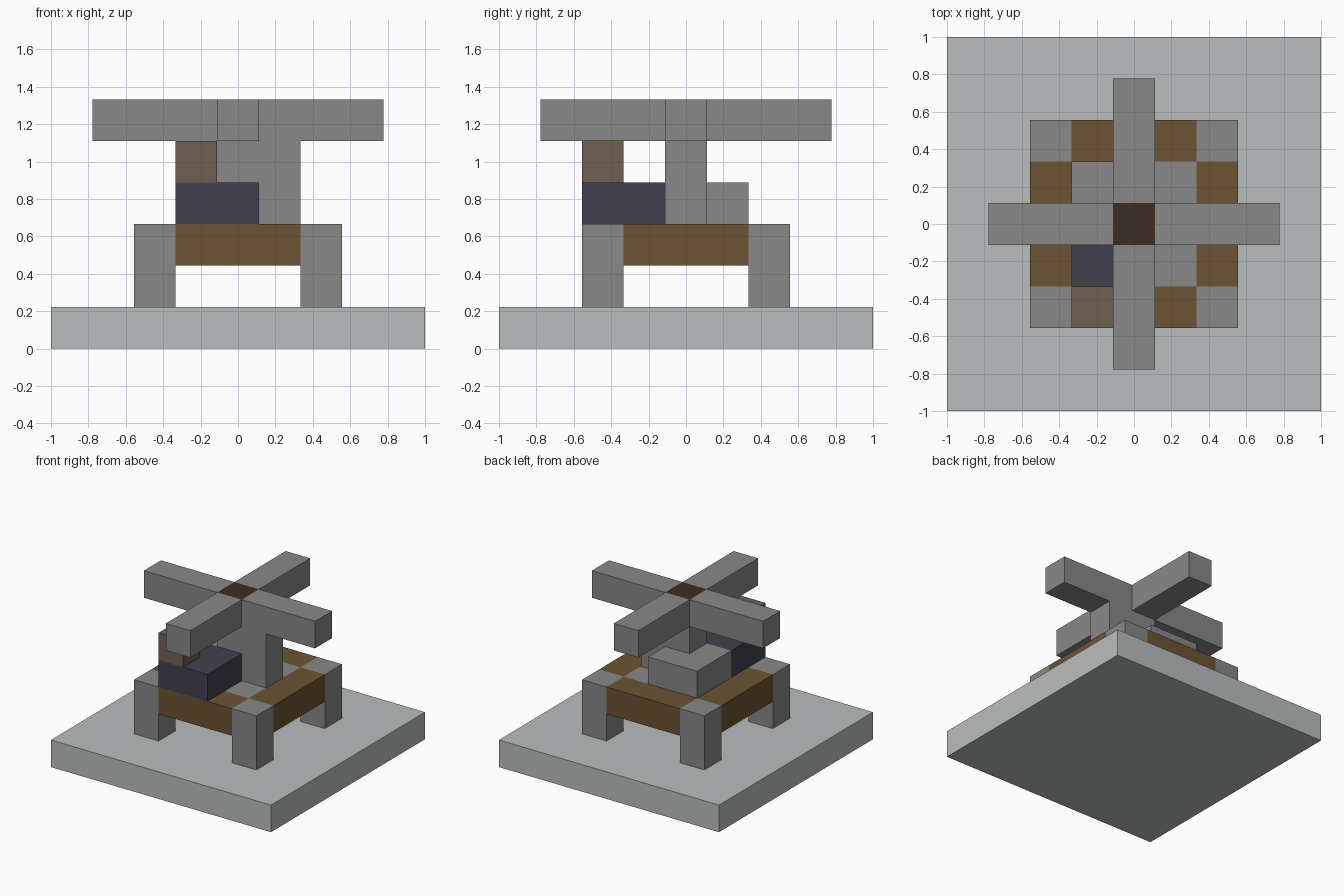
import bpy

default = bpy.data.objects.get("Cube")
if default:
    bpy.data.objects.remove(default, do_unlink=True)

U = 2 / 9  # one block: the base is nine blocks wide


def material(name, rgb):
    mat = bpy.data.materials.new(name)
    mat.use_nodes = True
    color = (*rgb, 1)
    mat.diffuse_color = color
    mat.node_tree.nodes["Principled BSDF"].inputs["Base Color"].default_value = color
    return mat


pale = material("pale grey", (0.49, 0.515, 0.51))
stone = material("stone grey", (0.246, 0.246, 0.246))
wood = material("brown wood", (0.147, 0.087, 0.033))
slate = material("dark slate", (0.054, 0.051, 0.076))
taupe = material("taupe", (0.162, 0.119, 0.084))
cocoa = material("dark brown", (0.045, 0.026, 0.017))


def block(name, first, last, mat):
    """Box filling the grid cells from first to last, both included."""
    size = [(b - a + 1) * U for a, b in zip(first, last)]
    mid = [(a + b) / 2 * U for a, b in zip(first, last)]
    mid[2] += U / 2
    bpy.ops.mesh.primitive_cube_add(size=1, location=mid)
    obj = bpy.context.object
    obj.name = name
    obj.scale = size
    bpy.ops.object.transform_apply(location=False, rotation=False, scale=True)
    obj.data.materials.append(mat)
    return obj


# Ground slab
block("base", (-4, -4, 0), (4, 4, 0), pale)

# Legs and the wooden rails between them
for side, x in (("right", -2), ("left", 2)):
    for end, y in (("front", -2), ("back", 2)):
        block(f"{end}_{side}_leg", (x, y, 1), (x, y, 2), stone)
    block(f"{side}_rail", (x, -1, 2), (x, 1, 2), wood)
for end, y in (("front", -2), ("back", 2)):
    block(f"{end}_rail", (-1, y, 2), (1, y, 2), wood)

# Deck inside the rails
block("deck", (-1, -1, 2), (1, 1, 2), stone)

# Body on the deck
block("front_body", (-1, -2, 3), (0, -1, 3), slate)
block("back_body", (-1, 0, 3), (0, 1, 3), stone)
block("corner_block", (-1, -2, 4), (-1, -2, 4), taupe)

# Mast holding up the cross
block("mast", (1, 0, 3), (1, 0, 4), stone)
block("mast_top", (0, 0, 4), (0, 0, 4), stone)

# Cross of four arms around a hub
block("hub", (0, 0, 5), (0, 0, 5), cocoa)
block("right_arm", (-3, 0, 5), (-1, 0, 5), stone)
block("left_arm", (1, 0, 5), (3, 0, 5), stone)
block("front_arm", (0, -3, 5), (0, -1, 5), stone)
block("back_arm", (0, 1, 5), (0, 3, 5), stone)
